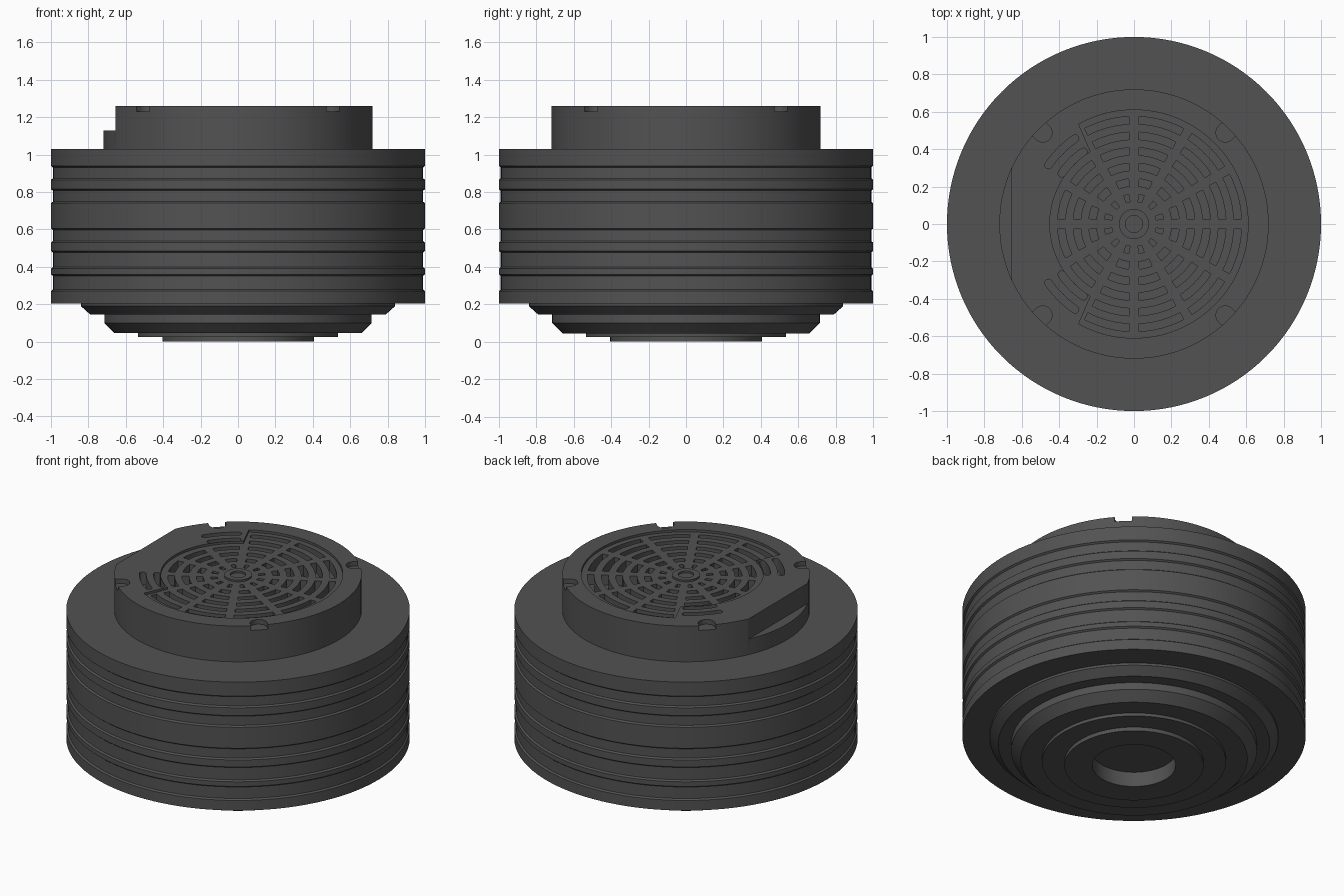
import bpy, bmesh
from math import sin, cos, radians, degrees, pi

if "Cube" in bpy.data.objects:
    bpy.data.objects.remove(bpy.data.objects["Cube"])

SEG = 128
TOP = 1.26

dark = bpy.data.materials.new("dark_plastic")
dark.diffuse_color = (.085, .085, .085, 1)
dark.use_nodes = True
dark.node_tree.nodes["Principled BSDF"].inputs["Base Color"].default_value = dark.diffuse_color


def finish(name, bm):
    bmesh.ops.recalc_face_normals(bm, faces=bm.faces[:])
    me = bpy.data.meshes.new(name)
    bm.to_mesh(me)
    bm.free()
    me.materials.append(dark)
    ob = bpy.data.objects.new(name, me)
    bpy.context.collection.objects.link(ob)
    return ob


def lathe(name, profile):
    """Spin (radius, z) points round z; both ends lie on the axis."""
    bm = bmesh.new()
    vs = [bm.verts.new((r, 0, z)) for r, z in profile]
    es = [bm.edges.new(p) for p in zip(vs, vs[1:])]
    bmesh.ops.spin(bm, geom=vs + es, axis=(0, 0, 1), cent=(0, 0, 0),
                   angle=2 * pi, steps=SEG, use_duplicate=False)
    bmesh.ops.remove_doubles(bm, verts=bm.verts[:], dist=1e-5)
    return finish(name, bm)


def prism(bm, outline, z0, z1):
    lo = [bm.verts.new((x, y, z0)) for x, y in outline]
    hi = [bm.verts.new((x, y, z1)) for x, y in outline]
    n = len(lo)
    bm.faces.new(lo[::-1])
    bm.faces.new(hi)
    for i in range(n):
        j = (i + 1) % n
        bm.faces.new((lo[i], lo[j], hi[j], hi[i]))


def arc(r, a0, a1, n, c=(0, 0)):
    angles = [radians(a0 + (a1 - a0) * i / n) for i in range(n + 1)]
    return [(c[0] + r * cos(a), c[1] + r * sin(a)) for a in angles]


def round_slot(r, w, a0, a1):
    """Outline of a curved slot with rounded ends."""
    def end(a, start):
        c = (r * cos(radians(a)), r * sin(radians(a)))
        return arc(w / 2, start, start + 180, 6, c)[1:-1]
    return (arc(r + w / 2, a0, a1, 8) + end(a1, a1)
            + arc(r - w / 2, a1, a0, 8) + end(a0, a0 + 180))


def cut(ob, cutter):
    m = ob.modifiers.new(cutter.name, 'BOOLEAN')
    m.operation = 'DIFFERENCE'
    m.solver = 'EXACT'
    m.object = cutter
    bpy.context.view_layer.objects.active = ob
    bpy.ops.object.modifier_apply(modifier=m.name)
    bpy.data.objects.remove(cutter)


# ribbed drum: raised bands separated by shallow grooves
bands = [(.205, .27), (.36, .39), (.485, .53), (.605, .74), (.815, .865), (.94, 1.03)]
G, C = .99, .008
prof = [(0, .205)]
for i, (lo, hi) in enumerate(bands):
    prof += [(G, lo - C), (1, lo)] if i else [(1, lo)]
    prof += [(1, hi), (G, hi + C)] if i < len(bands) - 1 else [(1, hi)]
prof.append((0, 1.03))
drum = lathe("ribbed_drum", prof)

# stepped base with chamfers and a blind central hole
base = lathe("stepped_base", [
    (0, .095), (.243, .095), (.243, 0), (.405, 0), (.405, .025), (.535, .025),
    (.535, .045), (.66, .045), (.715, .10), (.715, .145), (.79, .145),
    (.84, .19), (.84, .206), (0, .206)])

# top housing
top = lathe("top_housing", [(0, 1.025), (.72, 1.025), (.72, TOP), (0, TOP)])

# flat on the left side, grille recess, and four rim notches
bm = bmesh.new()
prism(bm, [(-.9, -.5), (-.655, -.5), (-.655, .5), (-.9, .5)], 1.13, 1.4)
prism(bm, arc(.61, -119, 119, 80) + arc(.45, 121, 239, 40), TOP - .015, 1.4)
for k in range(4):
    a = radians(45 + 90 * k)
    u = arc(.05, 90, 270, 12, (.69, 0)) + [(.85, -.05), (.85, .05)]
    prism(bm, [(x * cos(a) - y * sin(a), x * sin(a) + y * cos(a)) for x, y in u],
          TOP - .03, 1.4)
cut(top, finish("recess_cutter", bm))

# grille slots: six rings broken by twelve spokes
bm = bmesh.new()
for ring in range(6):
    r0 = .12 + .083 * ring
    r1 = r0 + .04
    gap = min(10, degrees(.024 / r0))
    for k in range(12):
        outer = ring > 3
        if outer and k in (5, 6):
            continue
        a0, a1 = 30 * k + gap, 30 * k + 30 - gap
        if outer and k in (4, 7):
            outline = round_slot(r0 + .02, .04, a0 + 2, a1 - 2)
        else:
            outline = arc(r1, a0, a1, 8) + arc(r0, a1, a0, 8)
        prism(bm, outline, TOP - .08, 1.4)
cut(top, finish("slot_cutter", bm))

# central hub of the grille
hub = lathe("grille_hub", [(0, TOP - .03), (.08, TOP - .03), (.08, TOP - .003),
                           (.045, TOP - .003), (.045, TOP - .02), (0, TOP - .02)])

# smooth round walls, crisp edges
for ob in (drum, base, top, hub):
    bpy.ops.object.select_all(action='DESELECT')
    ob.select_set(True)
    bpy.context.view_layer.objects.active = ob
    bpy.ops.object.shade_smooth_by_angle(angle=radians(25))
